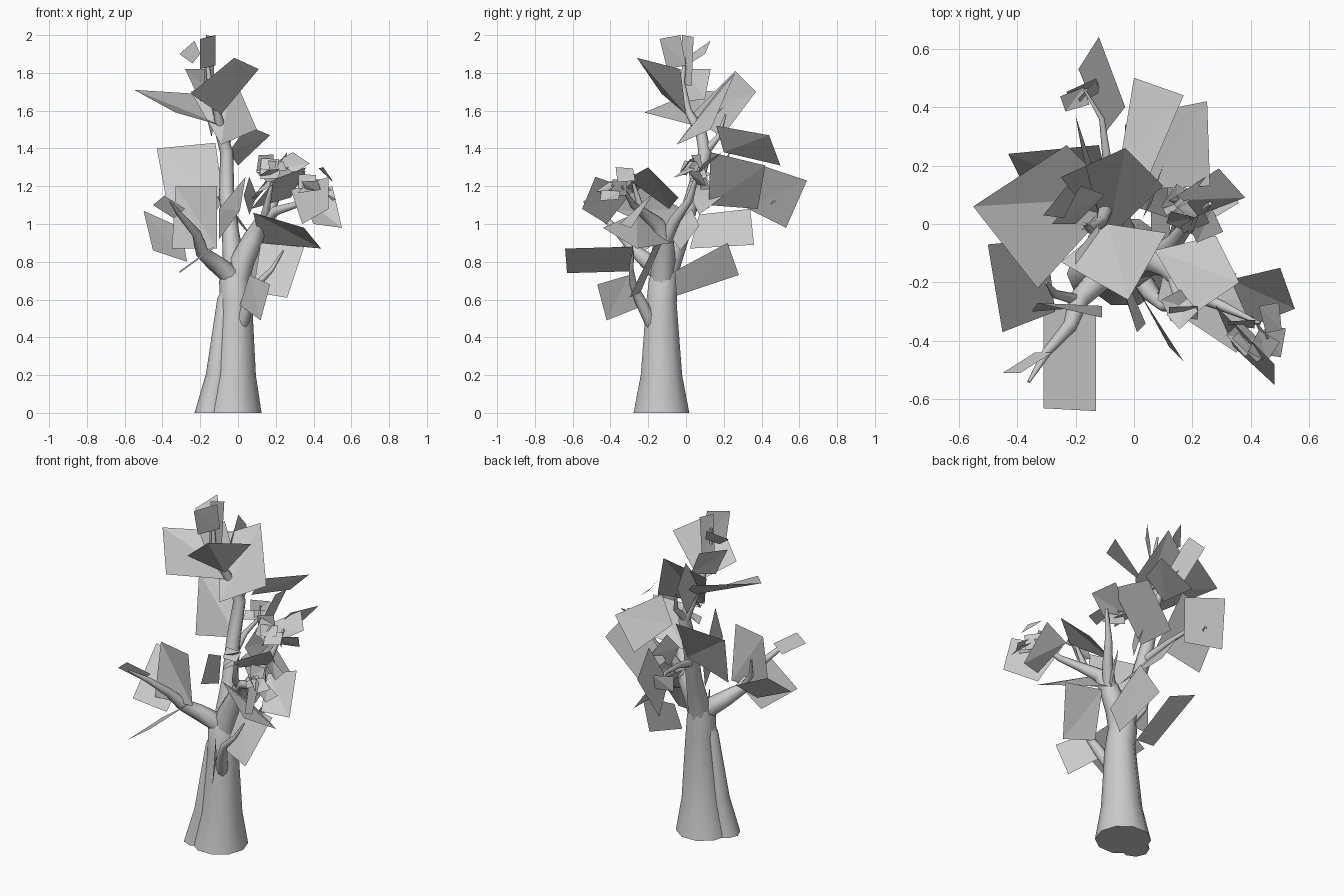
import bpy
import bmesh
import math
import random
from mathutils import Vector, Matrix

random.seed(7)
CM = 0.01  # positions below are in hundredths of a unit

starter = bpy.data.objects.get("Cube")
if starter:
    bpy.data.objects.remove(starter, do_unlink=True)

grey = bpy.data.materials.new("plain grey")
grey.use_nodes = True
tone = (0.6, 0.6, 0.6, 1)
grey.diffuse_color = tone
grey.node_tree.nodes["Principled BSDF"].inputs["Base Color"].default_value = tone


def finish(name, bm, smooth=False):
    mesh = bpy.data.meshes.new(name)
    bm.to_mesh(mesh)
    bm.free()
    mesh.materials.append(grey)
    obj = bpy.data.objects.new(name, mesh)
    bpy.context.collection.objects.link(obj)
    if smooth:
        bpy.ops.object.select_all(action="DESELECT")
        obj.select_set(True)
        bpy.context.view_layer.objects.active = obj
        bpy.ops.object.shade_smooth_by_angle(angle=math.radians(50))


def limb(name, stations, sides=8, upright=False):
    """Tapered tube through (x, y, z, radius) stations."""
    bm = bmesh.new()
    points = [Vector(s[:3]) * CM for s in stations]
    rings = []
    for i, point in enumerate(points):
        ahead = points[min(i + 1, len(points) - 1)]
        behind = points[max(i - 1, 0)]
        along = (ahead - behind).normalized()
        if upright and i == 0:
            along = Vector((0, 0, 1))
        across = Vector((0, 1, 0)).cross(along).normalized()
        other = along.cross(across)
        radius = stations[i][3] * CM
        ring = []
        for k in range(sides):
            turn = math.tau * k / sides
            offset = across * math.cos(turn) + other * math.sin(turn)
            ring.append(bm.verts.new(point + offset * radius))
        rings.append(ring)
    for low, high in zip(rings, rings[1:]):
        for k in range(sides):
            n = (k + 1) % sides
            bm.faces.new((low[k], low[n], high[n], high[k]))
    bm.faces.new(rings[0][::-1])
    bm.faces.new(rings[-1])
    finish(name, bm, smooth=True)


def leaf(bm, corners):
    """Four-cornered leaf card, folded along its diagonal."""
    a, b, c, d = [bm.verts.new(Vector(p) * CM) for p in corners]
    bm.faces.new((a, b, c))
    bm.faces.new((a, c, d))


def leaves(name, cards):
    bm = bmesh.new()
    for corners in cards:
        leaf(bm, corners)
    finish(name, bm)


def sprig(name, centre, spread, count):
    """Loose group of small, steep leaf cards around a twig end."""
    bm = bmesh.new()
    for _ in range(count):
        place = Vector(centre) + Vector([random.uniform(-s, s) for s in spread])
        turn = Matrix.Rotation(random.uniform(0, math.tau), 3, "Z")
        tilt = Matrix.Rotation(random.uniform(0.4, 1.5), 3, "X")
        long, wide = random.uniform(4, 6), random.uniform(3, 5)
        shape = [(-long, -wide, 0), (long, -wide, 1), (long, wide, 0), (-long, wide, 1)]
        leaf(bm, [place + turn @ tilt @ Vector(p) for p in shape])
    finish(name, bm)


# Trunk, with a root ridge along one side
limb("trunk", [(-3, -13, 0, 15.5), (-2, -13, 20, 11.5), (-1, -13, 58, 8.5),
               (-2, -12, 70, 8), (-2, -10, 79, 5)], sides=10, upright=True)
limb("root_ridge", [(-15, -17, 0, 8), (-11, -16, 20, 6), (-7, -14, 60, 4),
                    (-4, -12, 70, 2)], upright=True)

# Branches
limb("main_branch", [(-2, -12, 62, 6), (-2, -9, 78, 6), (-4, -2, 96, 4.5), (-6, 4, 116, 4),
                     (-6, 10, 138, 3.5), (-9, 8, 148, 3), (-11, 1, 160, 2),
                     (-15, -2, 175, 1.4), (-17, 0, 192, 0.6)])
limb("left_branch", [(-1, -13, 65, 6), (2, -12, 80, 6.5), (8, -12, 92, 5.5), (12, -15, 100, 4),
                     (20, -24, 107, 2.5), (30, -28, 110, 1.8), (43, -34, 120, 0.6)])
limb("left_back_branch", [(7, -12, 88, 4), (14, -6, 102, 3), (20, 2, 113, 2), (26, 7, 130, 0.7)])
limb("left_upright_twig", [(13, -16, 100, 2.5), (15, -24, 108, 2), (18, -28, 122, 0.8)])
limb("right_branch", [(-1, -13, 64, 5), (-5, -14, 74, 5.5), (-13, -20, 80, 4.5),
                      (-19, -26, 85, 3.5), (-22, -35, 95, 2.5), (-30, -44, 104, 1.6),
                      (-36, -54, 112, 0.5)])
limb("right_twig", [(-19, -26, 85, 2), (-27, -24, 96, 1.5), (-30, -20, 108, 0.5)])
limb("back_branch", [(-5, 2, 108, 2.5), (-9, 20, 114, 1.6), (-11, 36, 116, 1), (-17, 46, 118, 0.4)])
limb("high_back_twig", [(-7, 10, 138, 2.5), (-5, 17, 146, 1.5), (-8, 21, 158, 0.5)])
limb("low_branch", [(2, -18, 47, 3.5), (6, -24, 59, 3), (10, -28, 68, 2),
                    (18, -29, 76, 1.3), (24, -28, 86, 0.4)])

# Large leaf cards on the crown
leaves("crown_leaves", [
    [(-55, 6, 171), (-33, -22, 159), (-5, 9, 151), (-23, 27, 169)],
    [(-2, -26, 188), (11, -3, 182), (-9, 0, 158), (-25, -13, 169)],
    [(-3, 26, 180), (10, 13, 150), (-9, -5, 142), (-25, 16, 170)],
    [(-20, 37, 170), (-18, 26, 181), (-12, 2, 157), (-14, 19, 146)],
])
leaves("top_leaves", [
    [(-20, -14, 198), (-12, -3, 200), (-12, 0, 184), (-20, -10, 182)],
    [(-17, -2, 200), (-12, 4, 199), (-13, 3, 173), (-18, -2, 174)],
    [(-28, 0, 182), (-18, 13, 182), (-10, 10, 166), (-20, 0, 165)],
    [(-31, 3, 190), (-23, 13, 197), (-20, 10, 190), (-24, 2, 185)],
])

# Large leaf cards behind the trunk
leaves("back_leaves", [
    [(17, 44, 147), (0, 50, 131), (-5, 20, 138), (5, 16, 152)],
    [(25, 42, 131), (26, 13, 138), (5, 12, 110), (5, 38, 108)],
    [(-12, 64, 123), (-19, 53, 98), (-10, 31, 109), (-3, 40, 131)],
    [(14, 22, 90), (5, 28, 73), (6, -5, 62), (12, -6, 75)],
    [(-3, 34, 108), (-3, 7, 105), (12, 2, 87), (10, 36, 89)],
    [(3, 2, 115), (6, 10, 125), (10, 20, 115), (6, 7, 105)],
])

# Large leaf cards on the right
leaves("right_leaves", [
    [(-50, -7, 107), (-45, -37, 86), (-27, -30, 80), (-30, -5, 98)],
    [(-43, 24, 140), (-12, 27, 143), (-8, 10, 115), (-37, 12, 108)],
    [(-33, -27, 120), (-11, -32, 120), (-11, -28, 87), (-35, -30, 87)],
    [(-31, -63, 74), (-13, -64, 87), (-13, -28, 88), (-31, -28, 75)],
    [(-45, -51, 110), (-39, -51, 115), (-28, -44, 108), (-34, -44, 103)],
])

# Large leaf cards on the left and front
leaves("left_leaves", [
    [(7, -9, 108), (28, -4, 114), (36, -20, 130), (20, -31, 124)],
    [(8, -26, 106), (35, -44, 98), (44, -26, 87), (12, -8, 90)],
    [(28, -28, 118), (48, -48, 125), (48, -55, 108), (34, -42, 100)],
    [(33, -19, 115), (50, -15, 120), (55, -29, 98), (40, -35, 100)],
    [(12, -13, 90), (35, -17, 88), (26, -30, 61), (8, -24, 64)],
    [(6, -30, 73), (17, -47, 68), (12, -42, 49), (1, -22, 57)],
    [(12, 8, 128), (29, 19, 138), (38, 9, 132), (22, 3, 122)],
    [(-10, -2, 108), (4, -34, 125), (1, -37, 107), (-10, -4, 92)],
    [(10, -10, 96), (14, 3, 108), (18, 7, 99), (14, -3, 86)],
])

# Small leaf sprigs at the twig ends
sprig("left_back_sprig", (24, 4, 128), (10, 5, 8), 9)
sprig("left_sprig", (42, -36, 120), (6, 6, 8), 7)
sprig("back_sprig", (-18, 46, 114), (4, 5, 5), 3)
sprig("left_upright_sprig", (18, -26, 122), (4, 5, 6), 3)
